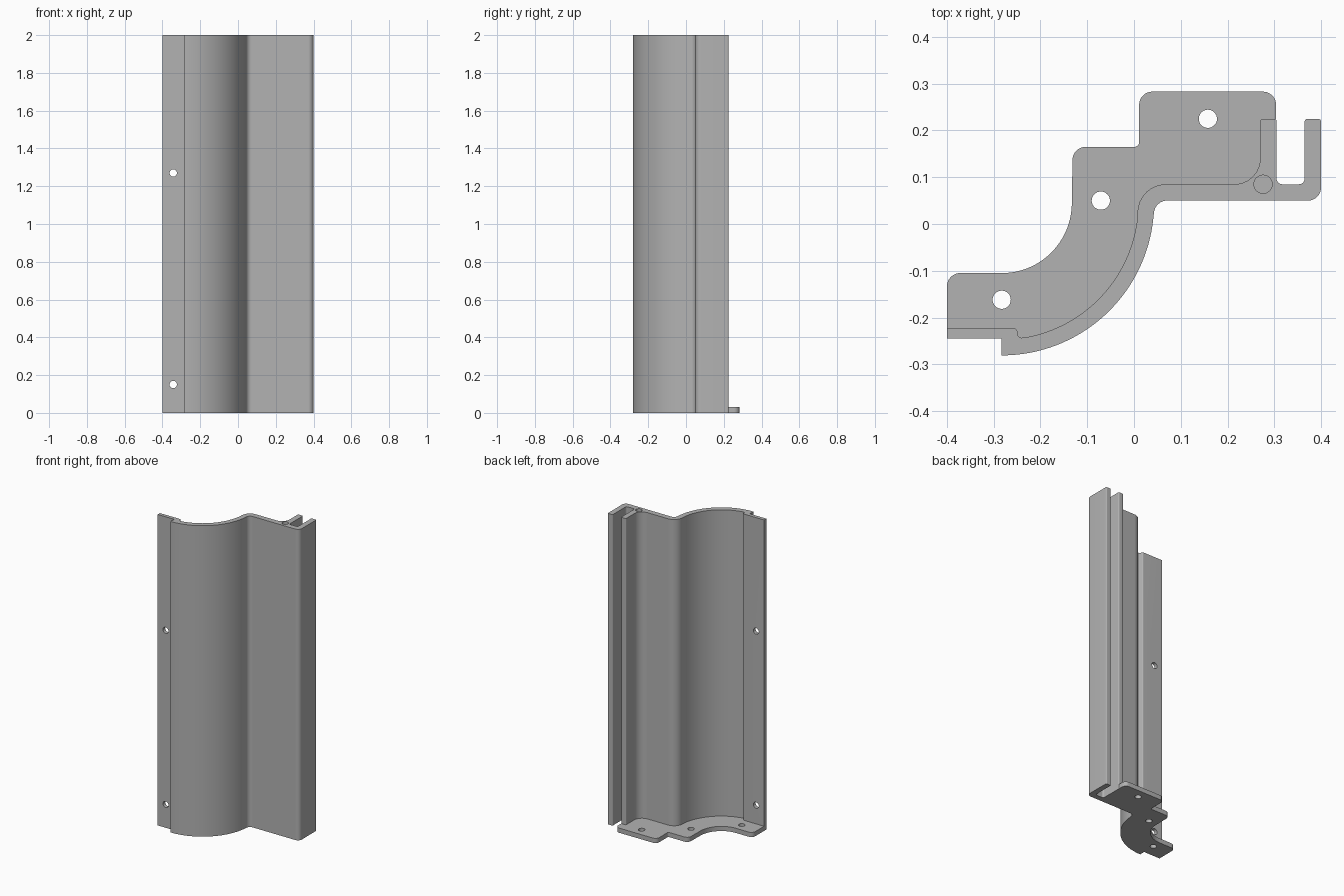
import bpy
import bmesh
import math
from mathutils import Vector, Matrix

if "Cube" in bpy.data.objects:
    bpy.data.objects.remove(bpy.data.objects["Cube"], do_unlink=True)

grey = bpy.data.materials.new("light_grey")
grey.use_nodes = True
COLOUR = (0.45, 0.45, 0.45, 1)
grey.diffuse_color = COLOUR
grey.node_tree.nodes["Principled BSDF"].inputs["Base Color"].default_value = COLOUR


def arc(cx, cy, r, a0, a1, n=40):
    """Arc as a list of sharp profile points."""
    angles = [math.radians(a0 + (a1 - a0) * i / n) for i in range(n + 1)]
    return [(cx + r * math.cos(a), cy + r * math.sin(a), 0) for a in angles]


def rounded(points, n=8):
    """Replace every corner (x, y, radius) by a fillet of that radius."""
    out = []
    for i, (x, y, r) in enumerate(points):
        p = Vector((x, y))
        if r == 0:
            out.append(p)
            continue
        u = (Vector(points[i - 1][:2]) - p).normalized()
        v = (Vector(points[(i + 1) % len(points)][:2]) - p).normalized()
        half = u.angle(v) / 2
        reach = r / math.tan(half)
        centre = p + (u + v).normalized() * r / math.sin(half)
        a, b = p + u * reach - centre, p + v * reach - centre
        out += [centre + a.lerp(b, k / n).normalized() * r for k in range(n + 1)]
    return out


def extrude(name, points, height):
    bm = bmesh.new()
    face = bm.faces.new([bm.verts.new((p.x, p.y, 0)) for p in rounded(points)])
    top = bmesh.ops.extrude_face_region(bm, geom=[face], use_keep_orig=True)["geom"]
    verts = [g for g in top if isinstance(g, bmesh.types.BMVert)]
    bmesh.ops.translate(bm, verts=verts, vec=(0, 0, height))
    bmesh.ops.recalc_face_normals(bm, faces=bm.faces)
    mesh = bpy.data.meshes.new(name)
    bm.to_mesh(mesh)
    bm.free()
    mesh.materials.append(grey)
    obj = bpy.data.objects.new(name, mesh)
    bpy.context.collection.objects.link(obj)
    return obj


def select(obj):
    bpy.ops.object.select_all(action="DESELECT")
    obj.select_set(True)
    bpy.context.view_layer.objects.active = obj


def drill(obj, holes, depth, along_y=False):
    """Cut round holes, each centred on the given point."""
    bm = bmesh.new()
    turn = Matrix.Rotation(math.pi / 2 if along_y else 0, 4, "X")
    for h in holes:
        bmesh.ops.create_cone(bm, cap_ends=True, segments=32, radius1=HOLE, radius2=HOLE,
                              depth=depth, matrix=Matrix.Translation(h) @ turn)
    mesh = bpy.data.meshes.new("hole_cutter")
    bm.to_mesh(mesh)
    bm.free()
    mesh.materials.append(grey)
    cutter = bpy.data.objects.new("hole_cutter", mesh)
    cutter.hide_render = True
    bpy.context.collection.objects.link(cutter)
    mod = obj.modifiers.new("holes", "BOOLEAN")
    mod.operation = "DIFFERENCE"
    mod.solver = "EXACT"
    mod.object = cutter
    select(obj)
    bpy.ops.object.modifier_apply(modifier=mod.name)
    bpy.data.objects.remove(cutter, do_unlink=True)


HEIGHT, PLATE, HOLE = 2.0, 0.03, 0.0195
CX, CY = -0.283, 0.045          # shared centre of the curved sections
FLANGE_BACK = -0.222

# Front side of the wall, from the flange to the hooked end
front = [(-0.4, -0.245, 0), (CX, -0.245, 0)]
front += arc(CX, CY, 0.326, -90, -5)
front += [(0.046, 0.05, 0.028), (0.4, 0.05, 0.028)]

# Slot formed by the hooked end
slot = [(0.4, 0.225, 0.006), (0.365, 0.225, 0.006), (0.365, 0.085, 0.012),
        (0.305, 0.085, 0.012), (0.305, 0.225, 0.006)]

# Back side of the wall, which the foot plate also follows
back = [(0.27, 0.225, 0.006), (0.27, 0.085, 0.055), (0.012, 0.085, 0.06)]
back += arc(CX, CY, 0.292, -8, -80)
back += [(-0.248, -0.244, 0.008), (-0.25, FLANGE_BACK, 0.01), (-0.4, FLANGE_BACK, 0)]

wall = extrude("wall_panel", front + slot + back, HEIGHT)
drill(wall, [(-0.343, -0.235, z) for z in (0.15, 1.27)], 0.1, along_y=True)
drill(wall, [(0.276, 0.085, HEIGHT)], 0.2)

# Stepped foot plate behind the wall
steps = [(-0.4, -0.105, 0.028)]
steps += arc(CX, CY, 0.15, -90, 0)
steps += [(-0.131, 0.165, 0.028), (0.011, 0.165, 0.01), (0.011, 0.283, 0.028),
          (0.304, 0.283, 0.028), (0.304, 0.225, 0)]
plate = extrude("foot_plate", steps + back, PLATE)
drill(plate, [(-0.283, -0.162, 0), (-0.071, 0.05, 0), (0.158, 0.225, 0)], 0.2)

for part in (wall, plate):
    select(part)
    bpy.ops.object.shade_smooth_by_angle(angle=math.radians(30))
